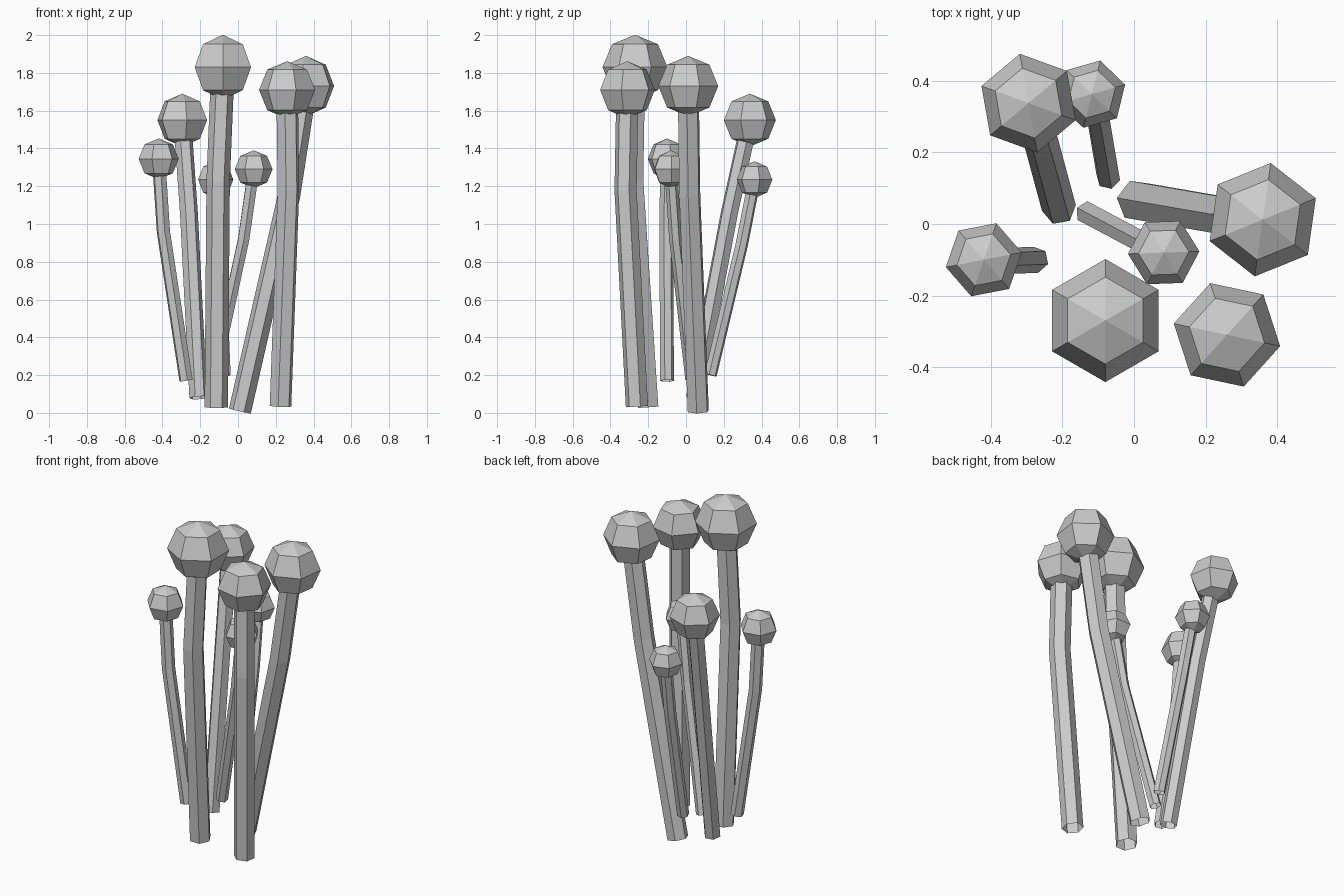
import bpy, bmesh, math
from mathutils import Vector, Matrix

if "Cube" in bpy.data.objects:
    bpy.data.objects.remove(bpy.data.objects["Cube"])

SIDES = 6


def make_object(name, bm):
    bmesh.ops.recalc_face_normals(bm, faces=bm.faces)
    mesh = bpy.data.meshes.new(name)
    bm.to_mesh(mesh)
    bm.free()
    obj = bpy.data.objects.new(name, mesh)
    bpy.context.collection.objects.link(obj)
    return obj


def stem(name, path, radius, turn):
    """Open six-sided tube with one bend."""
    pts = [Vector(p) for p in path]
    d0 = (pts[1] - pts[0]).normalized()
    d1 = (pts[2] - pts[1]).normalized()
    bm = bmesh.new()
    rings = []
    for p, d in zip(pts, (d0, (d0 + d1).normalized(), d1)):
        rot = Vector((0, 0, 1)).rotation_difference(d)
        ring = []
        for i in range(SIDES):
            a = turn + math.tau * i / SIDES
            ring.append(bm.verts.new(p + rot @ Vector((radius * math.cos(a), radius * math.sin(a), 0))))
        rings.append(ring)
    for lo, hi in zip(rings, rings[1:]):
        for i in range(SIDES):
            j = (i + 1) % SIDES
            bm.faces.new((lo[i], lo[j], hi[j], hi[i]))
    make_object(name, bm)


def head(name, centre, radius, turn):
    """Faceted ball: six segments, four rings."""
    bm = bmesh.new()
    bmesh.ops.create_uvsphere(bm, u_segments=SIDES, v_segments=4, radius=radius,
                              matrix=Matrix.Translation(centre) @ Matrix.Rotation(turn, 4, 'Z'))
    make_object(name, bm)


# place: base, bend, head centre, stem radius, head radius, turn in degrees
stalks = {
    "front_tall": ((-.115, -.20, .03), (-.105, -.28, 1.23), (-.08, -.27, 1.83), .062, .172, 0),
    "right_tall": ((.01, .065, .01), (.27, .02, 1.15), (.36, .012, 1.73), .06, .16, -8),
    "front_right": ((.225, -.26, .035), (.267, -.32, 1.18), (.26, -.31, 1.71), .06, .152, 18),
    "back_left": ((-.21, .045, .08), (-.26, .23, 1.06), (-.295, .338, 1.55), .048, .14, 10),
    "back_small": ((-.072, .13, .20), (-.10, .295, .89), (-.118, .363, 1.235), .034, .097, -14),
    "left_small": ((-.275, -.10, .17), (-.395, -.105, .96), (-.42, -.10, 1.345), .037, .108, 41),
    "centre_small": ((-.13, .03, .18), (.03, -.055, .92), (.083, -.08, 1.29), .034, .10, 32),
}

for place, (base, bend, top, r_stem, r_head, deg) in stalks.items():
    turn = math.radians(deg)
    stem(place + "_stem", (base, bend, top), r_stem, turn)
    head(place + "_head", top, r_head, turn)
